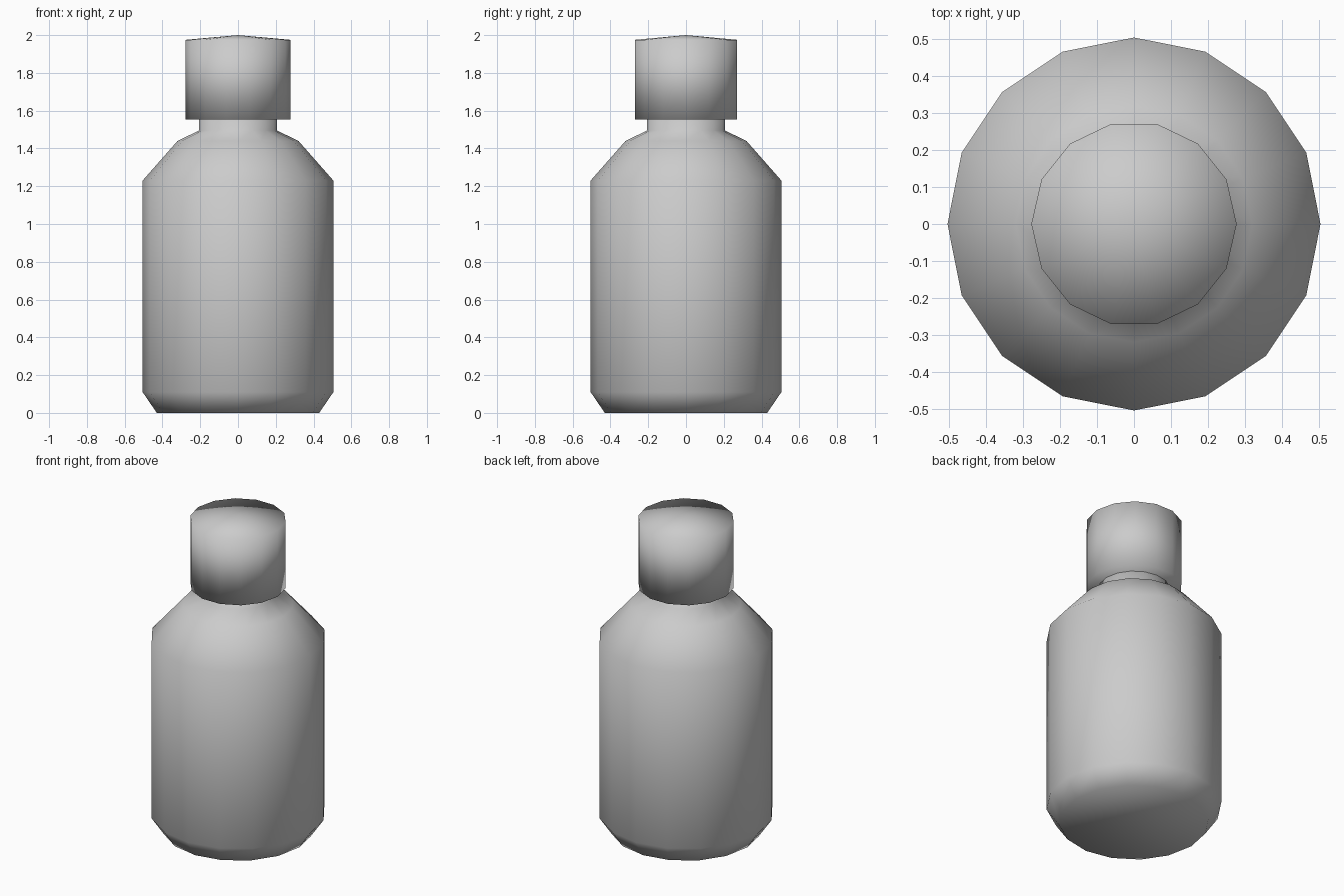
import bpy, bmesh
from math import cos, sin, tau

if "Cube" in bpy.data.objects:
    bpy.data.objects.remove(bpy.data.objects["Cube"])


def lathe(name, profile, sides, tip=None):
    """Revolve (radius, z) points around z; close the ends, with an optional pointed top."""
    bm = bmesh.new()
    rings = [[bm.verts.new((r * cos(tau * i / sides), r * sin(tau * i / sides), z))
              for i in range(sides)] for r, z in profile]
    for low, high in zip(rings, rings[1:]):
        for i in range(sides):
            j = (i + 1) % sides
            bm.faces.new((low[i], low[j], high[j], high[i]))
    bm.faces.new(rings[0][::-1])
    if tip is None:
        bm.faces.new(rings[-1])
    else:
        apex = bm.verts.new((0, 0, tip))
        for i in range(sides):
            bm.faces.new((rings[-1][i], rings[-1][(i + 1) % sides], apex))
    for f in bm.faces:
        f.smooth = True
    mesh = bpy.data.meshes.new(name)
    bm.to_mesh(mesh)
    bm.free()
    obj = bpy.data.objects.new(name, mesh)
    bpy.context.collection.objects.link(obj)
    return obj


# Bottle: chamfered foot, straight wall, sloped shoulder and short neck
lathe("bottle_body", [(0.43, 0), (0.505, 0.11), (0.505, 1.23), (0.32, 1.44),
                      (0.206, 1.495), (0.206, 1.56)], 16)

# Cap: wide plug with a shallow pointed top
lathe("cap", [(0.278, 1.553), (0.278, 1.975)], 14, tip=2.0)
